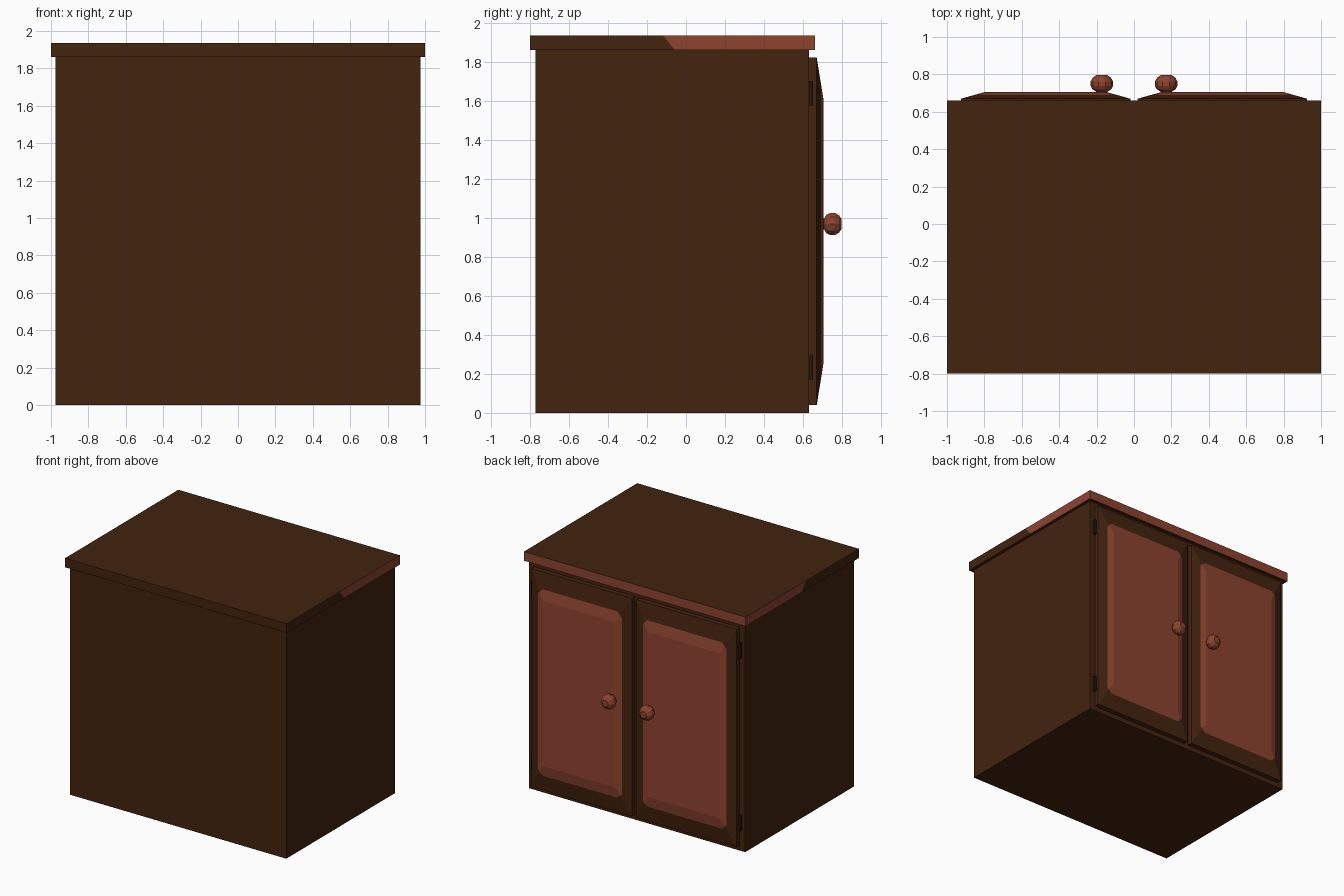
import bpy, bmesh, math
from mathutils import Vector, Matrix

if "Cube" in bpy.data.objects:
    bpy.data.objects.remove(bpy.data.objects["Cube"])


def material(name, srgb):
    m = bpy.data.materials.new(name)
    lin = [((c / 255 + 0.055) / 1.055) ** 2.4 if c > 10 else c / 255 / 12.92 for c in srgb]
    m.diffuse_color = (*lin, 1)
    m.use_nodes = True
    m.node_tree.nodes["Principled BSDF"].inputs["Base Color"].default_value = m.diffuse_color
    return m


DARK = material("dark wood", (67, 35, 15))
RED = material("red wood", (141, 68, 47))
HINGE = material("hinge metal", (36, 19, 9))


def add_box(bm, x0, x1, y0, y1, z0, z1):
    mat = Matrix.Translation(((x0 + x1) / 2, (y0 + y1) / 2, (z0 + z1) / 2)) @ \
        Matrix.Diagonal((x1 - x0, y1 - y0, z1 - z0, 1))
    bmesh.ops.create_cube(bm, size=1, matrix=mat)


def finish(bm, name, mats, mirror=False):
    bmesh.ops.recalc_face_normals(bm, faces=bm.faces)
    me = bpy.data.meshes.new(name)
    bm.to_mesh(me)
    bm.free()
    for m in mats:
        me.materials.append(m)
    ob = bpy.data.objects.new(name, me)
    bpy.context.collection.objects.link(ob)
    if mirror:
        ob.modifiers.new("mirror", 'MIRROR').use_mirror_merge = False
    return ob


def cut(bm, co, no):
    bmesh.ops.bisect_plane(bm, geom=bm.verts[:] + bm.edges[:] + bm.faces[:],
                           plane_co=co, plane_no=no)


# cabinet carcass
bm = bmesh.new()
add_box(bm, -0.975, 0.975, -0.77, 0.63, 0, 1.86)
finish(bm, "carcass", [DARK])

# top slab: red edge on the door side, running part way along both ends
bm = bmesh.new()
add_box(bm, -1, 1, -0.8, 0.66, 1.86, 1.935)
cut(bm, (0, -0.09, 1.9), (0, 1, 0.8))
bm.normal_update()
for f in bm.faces:
    f.material_index = int(abs(f.normal.z) < 0.5 and f.calc_center_median().y > -0.09)
finish(bm, "top_slab", [DARK, RED])

# doors: raised centre panel with a sloped border, red inside a dark frame
X0, X1, Z0, Z1 = 0.02, 0.925, 0.04, 1.82
BX, BZ, CH = 0.075, 0.13, 0.04        # frame widths and corner chamfer
bm = bmesh.new()
loops = []
for ix, iz, y in ((0, 0, 0.63), (0, 0, 0.67), (BX, BZ, 0.691), (0.125, 0.217, 0.705)):
    a, b, c, d = X0 + ix, X1 - ix, Z0 + iz, Z1 - iz
    loops.append([bm.verts.new(p) for p in ((a, y, c), (b, y, c), (b, y, d), (a, y, d))])
for l0, l1 in zip(loops, loops[1:]):
    for i in range(4):
        j = (i + 1) % 4
        bm.faces.new((l0[i], l0[j], l1[j], l1[i]))
bm.faces.new(loops[0])
bm.faces.new(loops[-1])
cx, cz = (X0 + X1) / 2, (Z0 + Z1) / 2
hx, hz = (X1 - X0) / 2 - BX, (Z1 - Z0) / 2 - BZ
for sx in (-1, 1):
    for sz in (-1, 1):
        cut(bm, (cx + sx * (hx - CH), 0.68, cz + sz * hz), (sx, 0, sz))
for f in bm.faces:
    c = f.calc_center_median()
    u, w = abs(c.x - cx), abs(c.z - cz)
    f.material_index = int(c.y > 0.675 and u < hx and w < hz and u + w < hx + hz - CH)
    if c.y < 0.64:
        f.material_index = 0
finish(bm, "doors", [DARK, RED], mirror=True)

# hinges on the outer door edges
bm = bmesh.new()
for z in (0.17, 1.575):
    add_box(bm, 0.915, 0.945, 0.625, 0.65, z, z + 0.125)
finish(bm, "hinges", [HINGE], mirror=True)

# round knobs: lathed profile of (radius, y)
bm = bmesh.new()
profile = [(0.03, 0.695), (0.03, 0.708), (0.05, 0.72), (0.06, 0.738),
           (0.06, 0.762), (0.048, 0.783), (0.028, 0.797)]
N = 10
rings = []
for r, y in profile:
    rings.append([bm.verts.new((0.172 + r * math.cos(2 * math.pi * i / N), y,
                                0.968 + r * math.sin(2 * math.pi * i / N))) for i in range(N)])
for r0, r1 in zip(rings, rings[1:]):
    for i in range(N):
        j = (i + 1) % N
        bm.faces.new((r0[i], r0[j], r1[j], r1[i]))
bm.faces.new(rings[0])
bm.faces.new(rings[-1])
finish(bm, "knobs", [RED], mirror=True)
